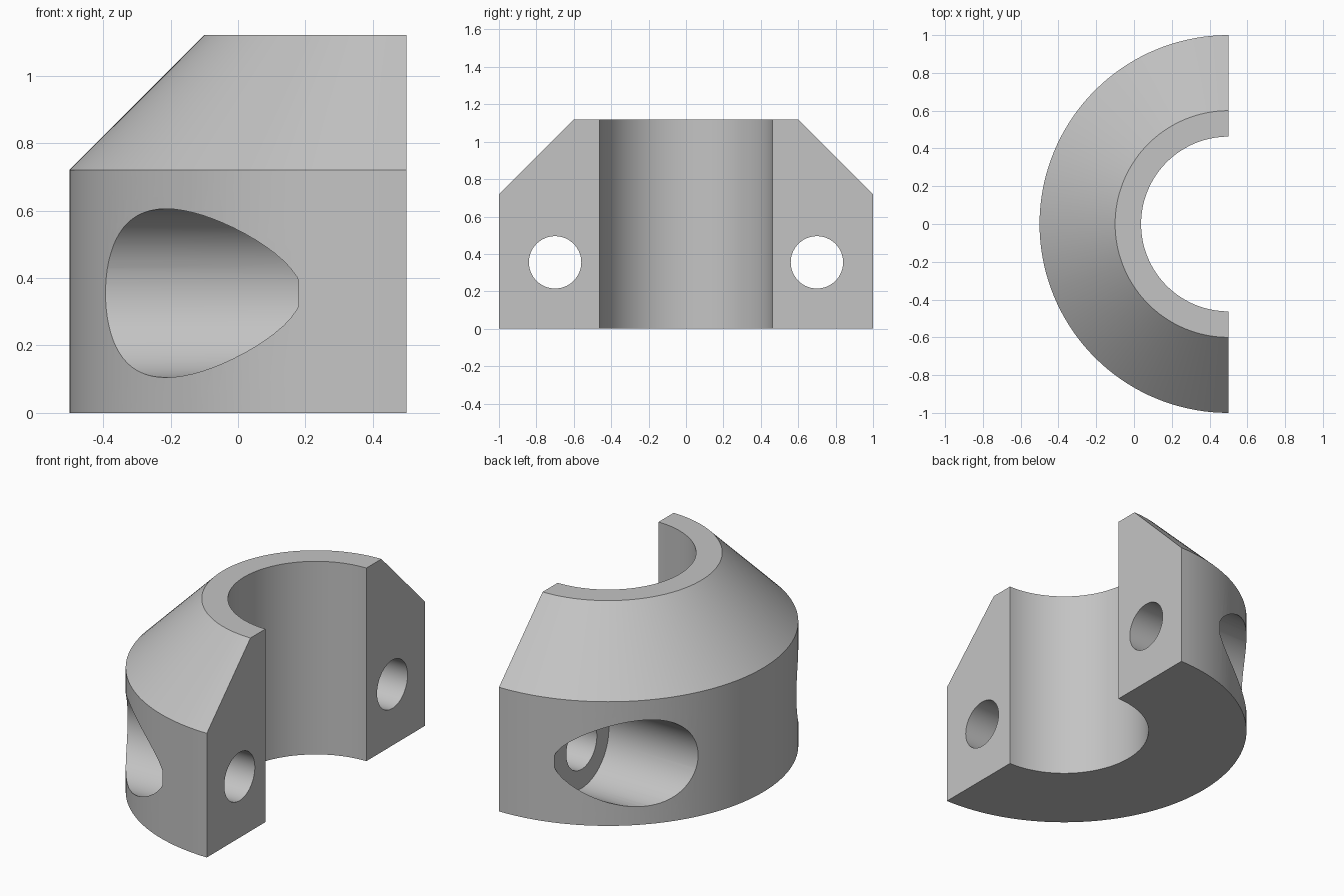
import bpy
import bmesh
from math import pi, sin, cos, radians

cube = bpy.data.objects.get("Cube")
if cube:
    bpy.data.objects.remove(cube, do_unlink=True)

AXIS_X = 0.5      # the collar is a half turn about this vertical axis
STEPS = 72
BOLT_Y, BOLT_Z = 0.70, 0.355

grey = bpy.data.materials.new("plain grey")
grey.use_nodes = True
colour = (0.55, 0.55, 0.55, 1)
grey.diffuse_color = colour
grey.node_tree.nodes["Principled BSDF"].inputs["Base Color"].default_value = colour


def add_mesh(name, bm):
    bmesh.ops.recalc_face_normals(bm, faces=bm.faces[:])
    mesh = bpy.data.meshes.new(name)
    bm.to_mesh(mesh)
    bm.free()
    obj = bpy.data.objects.new(name, mesh)
    bpy.context.collection.objects.link(obj)
    mesh.materials.append(grey)
    return obj


def half_turn(name, profile):
    """Sweep a closed (radius, z) profile through half a turn and cap the ends."""
    bm = bmesh.new()
    rings = []
    for i in range(STEPS + 1):
        a = pi / 2 + pi * i / STEPS
        rings.append([bm.verts.new((AXIS_X + r * cos(a), r * sin(a), z))
                      for r, z in profile])
    n = len(profile)
    for p, q in zip(rings, rings[1:]):
        for k in range(n):
            m = (k + 1) % n
            bm.faces.new((p[k], p[m], q[m], q[k]))
    bm.faces.new(rings[0])
    bm.faces.new(rings[-1])
    return add_mesh(name, bm)


def drill(target, y, radius, x0, x1):
    """Cut a round hole along x from x0 to x1."""
    bpy.ops.mesh.primitive_cylinder_add(
        vertices=64, radius=radius, depth=x1 - x0,
        location=((x0 + x1) / 2, y, BOLT_Z), rotation=(0, pi / 2, 0))
    cutter = bpy.context.object
    cutter.name = "hole_cutter"
    cutter.hide_render = True
    cutter.data.materials.append(grey)
    mod = target.modifiers.new("hole", 'BOOLEAN')
    mod.operation = 'DIFFERENCE'
    mod.solver = 'EXACT'
    mod.object = cutter
    bpy.ops.object.select_all(action='DESELECT')
    bpy.context.view_layer.objects.active = target
    target.select_set(True)
    bpy.ops.object.modifier_apply(modifier=mod.name)
    bpy.data.objects.remove(cutter, do_unlink=True)


# Half collar with a conical upper shoulder
collar = half_turn("half_collar", [(0.4625, 0), (1, 0), (1, 0.72),
                                   (0.6, 1.12), (0.4625, 1.12)])

# Bolt holes with wide counterbores from the round side
for side in (-1, 1):
    drill(collar, side * BOLT_Y, 0.25, -1.0, 0.18)
    drill(collar, side * BOLT_Y, 0.14, -0.5, 0.8)

bpy.ops.object.shade_smooth_by_angle(angle=radians(25))
